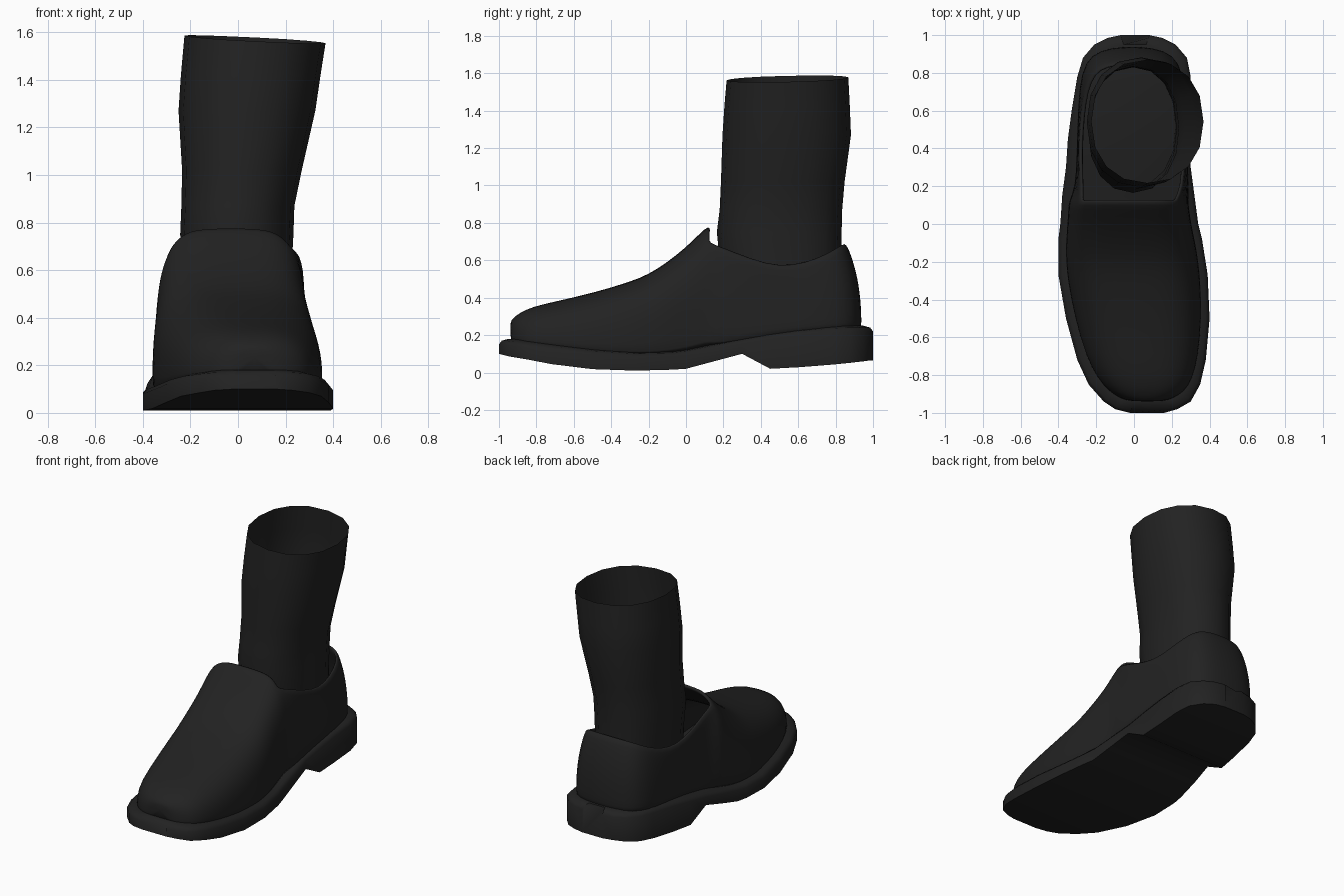
import bpy
import bmesh
import math

default_cube = bpy.data.objects.get("Cube")
if default_cube:
    bpy.data.objects.remove(default_cube, do_unlink=True)

black = bpy.data.materials.new("soft_black")
black.use_nodes = True
colour = (0.016, 0.016, 0.016, 1)
black.diffuse_color = colour
black.node_tree.nodes["Principled BSDF"].inputs["Base Color"].default_value = colour


def interpolate(table, y):
    """Linear lookup in rows whose first entry is the position."""
    if y <= table[0][0]:
        return table[0][1:]
    for low, high in zip(table, table[1:]):
        if y <= high[0]:
            t = (y - low[0]) / (high[0] - low[0])
            return [a + (b - a) * t for a, b in zip(low[1:], high[1:])]
    return table[-1][1:]


def bridge(bm, rows, closed=False):
    """Join neighbouring rows of vertices with quads."""
    for first, second in zip(rows, rows[1:]):
        count = len(first)
        for i in range(count if closed else count - 1):
            j = (i + 1) % count
            bm.faces.new((first[i], first[j], second[j], second[i]))


def finish(name, bm, angle=40, thickness=0, levels=0):
    bmesh.ops.remove_doubles(bm, verts=bm.verts, dist=0.0005)
    bmesh.ops.recalc_face_normals(bm, faces=bm.faces)
    mesh = bpy.data.meshes.new(name)
    bm.to_mesh(mesh)
    bm.free()
    mesh.materials.append(black)
    obj = bpy.data.objects.new(name, mesh)
    bpy.context.collection.objects.link(obj)
    bpy.ops.object.select_all(action="DESELECT")
    obj.select_set(True)
    bpy.context.view_layer.objects.active = obj
    bpy.ops.object.shade_smooth_by_angle(angle=math.radians(angle))
    if thickness:
        solid = obj.modifiers.new("thickness", "SOLIDIFY")
        solid.thickness = thickness
        solid.offset = -1
    if levels:
        smooth = obj.modifiers.new("rounding", "SUBSURF")
        smooth.levels = smooth.render_levels = levels
    return obj


# Sole stations: y, right edge, left edge, underside, top
sole_table = [
    (-1, -.02, .16, .1, .16),
    (-.98, -.1, .23, .095, .16),
    (-.94, -.16, .3, .085, .155),
    (-.85, -.24, .35, .07, .145),
    (-.72, -.3, .38, .045, .13),
    (-.5, -.36, .4, .018, .105),
    (-.27, -.4, .39, .01, .09),
    (-.08, -.4, .36, .015, .095),
    (0, -.39, .34, .02, .105),
    (.15, -.38, .32, .06, .135),
    (.3, -.36, .3, .1, .165),
    (.45, -.35, .3, .02, .19),
    (.6, -.33, .3, .028, .21),
    (.78, -.3, .3, .042, .225),
    (.88, -.27, .28, .052, .23),
    (.95, -.21, .22, .06, .23),
    (.985, -.14, .15, .065, .23),
    (1, -.07, .08, .065, .23),
]

# Sole with a rounded welt
bm = bmesh.new()
rows = []
for y, xa, xb, low, high in sole_table:
    inset = 0.1 * (xb - xa)
    section = [(xa, y, low), (xa, y, high - .01),
               (xa + inset * .25, y * .985, high + .01),
               (xa + inset, y * .95, high + .02),
               (xb - inset, y * .95, high + .02),
               (xb - inset * .25, y * .985, high + .01),
               (xb, y, high - .01), (xb, y, low)]
    rows.append([bm.verts.new(p) for p in section])
bridge(bm, rows, closed=True)
for row in (rows[0], rows[-1]):
    bm.faces.new(row)
finish("sole", bm, 50)

# Vamp ridge: y, height
ridge = [(-.94, .27), (-.925, .29), (-.89, .32), (-.82, .352), (-.7, .38),
         (-.5, .425), (-.3, .485), (-.2, .525), (-.1, .59), (0, .67),
         (.08, .75), (.12, .785)]
STEPS, OPEN = 11, 6
TOE, THROAT = ridge[0][0], ridge[-1][0]

bm = bmesh.new()
rows = []
for y, top in ridge:
    xa, xb, _, base = interpolate(sole_table, y / .94)
    margin = .1 * (xb - xa) / 2
    centre, half = (xa + xb) / 2, (xb - xa) / 2 - margin
    fade = (y - TOE) / (THROAT - TOE)
    power = 2 / (2.6 + 1.4 * fade * fade)
    row = []
    for i in range(2 * STEPS + 1):
        a = math.pi * i / (2 * STEPS)
        c = math.cos(a)
        x = centre - math.copysign(abs(c) ** power, c) * half
        z = base + (top - base) * abs(math.sin(a)) ** power
        row.append(bm.verts.new((x, y, z)))
    rows.append(row)
bridge(bm, rows)
bm.faces.new(rows[0])

# Quarters around the heel: base x, base y, collar x, collar y, collar z
quarter = [
    (.3, .2, .275, .19, .675),
    (.295, .35, .285, .35, .61),
    (.29, .5, .28, .5, .568),
    (.285, .65, .265, .64, .59),
    (.27, .8, .235, .76, .64),
    (.22, .9, .18, .83, .683),
    (.11, .935, .09, .853, .693),
    (0, .94, 0, .857, .695),
]
columns = [rows[-1][:OPEN + 1]]
path = [(-1, q) for q in quarter] + [(1, q) for q in quarter[-2::-1]]
for side, (bx, by, cx, cy, cz) in path:
    base = interpolate(sole_table, by / .94)[3]
    column = []
    for i in range(OPEN + 1):
        t = i / OPEN
        bend = t ** 2.5
        column.append(bm.verts.new((side * (bx + (cx - bx) * bend) - .01,
                                    by + (cy - by) * bend,
                                    base + (cz - base) * t)))
    columns.append(column)
columns.append(rows[-1][:-OPEN - 2:-1])
bridge(bm, columns)
finish("shoe_upper", bm, 60, .025, 1)

# Leg rings: z, right, left, front, back
leg_table = [
    (.24, -.23, .22, .2, .83),
    (.6, -.235, .225, .18, .83),
    (.75, -.243, .233, .165, .832),
    (.87, -.238, .237, .18, .835),
    (1.02, -.235, .268, .187, .848),
    (1.27, -.25, .325, .195, .882),
    (1.42, -.24, .347, .205, .876),
    (1.57, -.225, .368, .217, .868),
]
SIDES = 16
bm = bmesh.new()
rows = []
for z, xa, xb, ya, yb in leg_table:
    row = []
    for i in range(SIDES):
        a = math.tau * i / SIDES
        c, s = math.cos(a), math.sin(a)
        u = math.copysign(abs(c) ** .9, c)
        v = math.copysign(abs(s) ** .9, s)
        tilt = (.008 * s - .016 * c) if z > 1.5 else 0
        row.append(bm.verts.new(((xa + xb) / 2 + u * (xb - xa) / 2,
                                 (ya + yb) / 2 + v * (yb - ya) / 2,
                                 z + tilt)))
    rows.append(row)
bridge(bm, rows, closed=True)
finish("leg", bm, 60)
